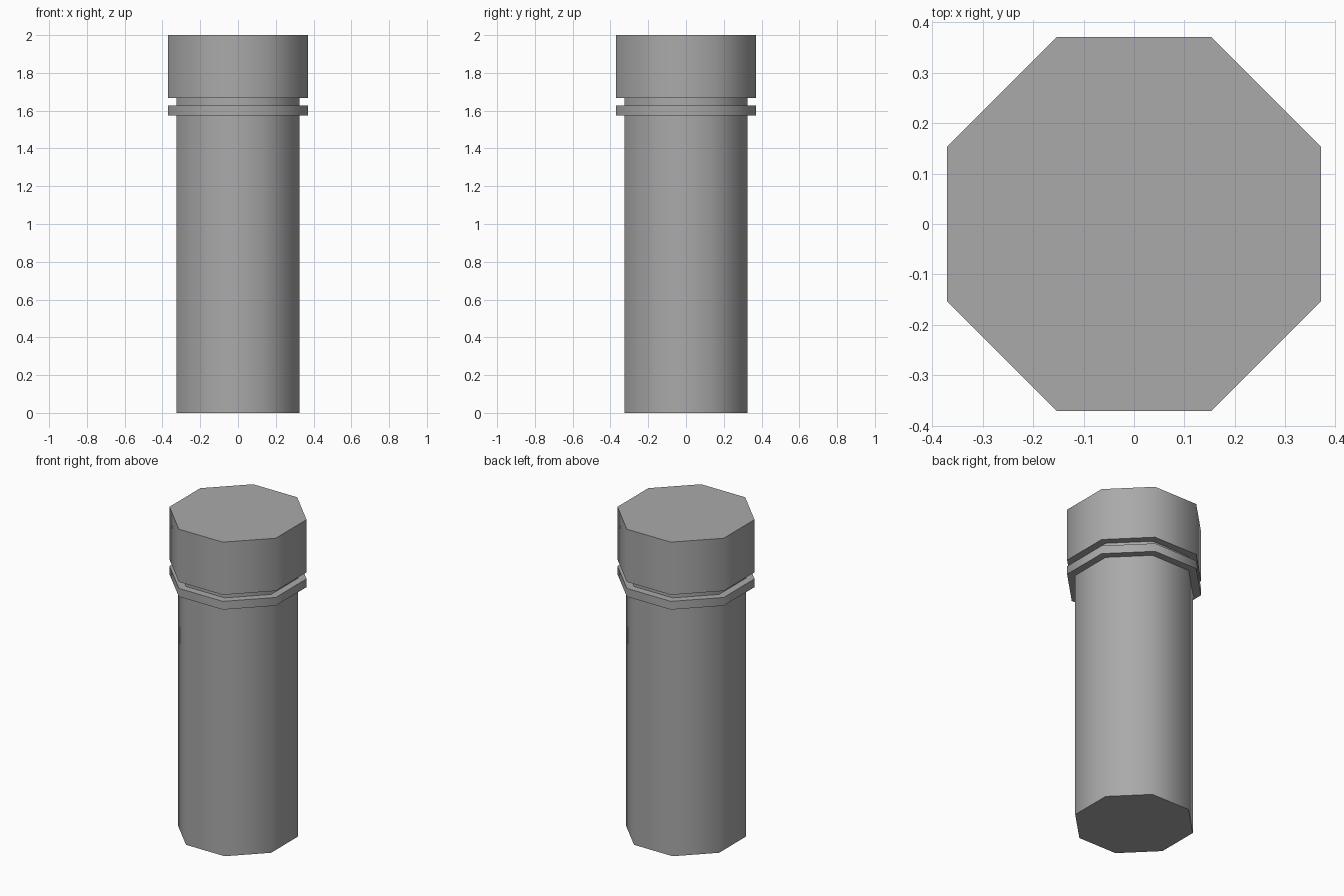
import bpy
import math

# Remove the default cube
cube = bpy.data.objects.get("Cube")
if cube:
    bpy.data.objects.remove(cube, do_unlink=True)

SIDES = 8

# Single flat grey
grey = bpy.data.materials.new("mid_grey")
grey.use_nodes = True
colour = (0.4, 0.4, 0.4, 1.0)
grey.diffuse_color = colour
grey.node_tree.nodes["Principled BSDF"].inputs["Base Color"].default_value = colour


def octagon_prism(name, half_width, bottom, top):
    """Eight-sided prism with flats facing the axes, smooth around its sides."""
    half_step = math.pi / SIDES
    bpy.ops.mesh.primitive_cylinder_add(
        vertices=SIDES,
        radius=half_width / math.cos(half_step),
        depth=top - bottom,
        location=(0, 0, (bottom + top) / 2),
        rotation=(0, 0, half_step),
    )
    part = bpy.context.object
    part.name = name
    part.data.materials.append(grey)
    bpy.ops.object.shade_smooth_by_angle(angle=math.radians(60))
    return part


# Long shaft, reaching up through the collar to the cap
octagon_prism("shaft", 0.325, 0, 1.67)
# Thin collar ring
octagon_prism("collar", 0.37, 1.575, 1.627)
# Wide cap
octagon_prism("cap", 0.37, 1.668, 2)
